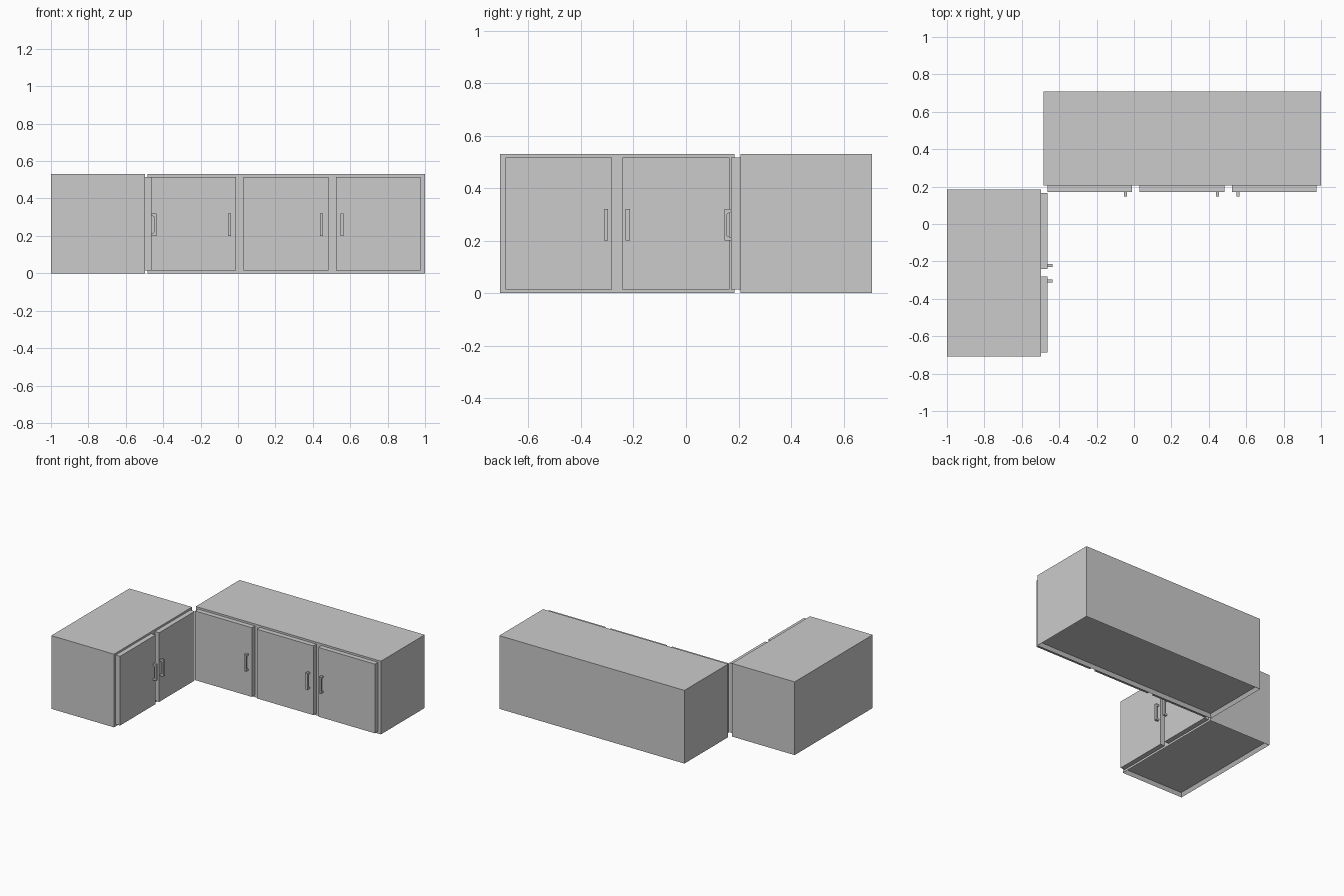
import bpy, bmesh
from mathutils import Matrix, Vector
from math import radians

if "Cube" in bpy.data.objects:
    bpy.data.objects.remove(bpy.data.objects["Cube"])

H = 0.53          # cabinet height
DOOR_T = 0.035    # door thickness


def finish(name, bm, matrix):
    bmesh.ops.recalc_face_normals(bm, faces=bm.faces)
    bm.transform(matrix)
    me = bpy.data.meshes.new(name)
    bm.to_mesh(me)
    bm.free()
    ob = bpy.data.objects.new(name, me)
    bpy.context.collection.objects.link(ob)
    return ob


def box(bm, lo, hi):
    lo, hi = Vector(lo), Vector(hi)
    m = Matrix.Translation((lo + hi) / 2) @ Matrix.Diagonal((*(hi - lo), 1))
    bmesh.ops.create_cube(bm, size=1, matrix=m)


def carcass(name, width, depth, matrix):
    # closed box with a shallow recessed underside
    bm = bmesh.new()
    box(bm, (0, 0, 0), (width, depth, H))
    bm.normal_update()
    bottom = [f for f in bm.faces if f.normal.z < -0.9]
    bmesh.ops.inset_region(bm, faces=bottom, thickness=0.02)
    for v in bottom[0].verts:
        v.co.z = 0.025
    finish(name, bm, matrix)


def door(name, x0, x1, matrix):
    bm = bmesh.new()
    box(bm, (x0, -DOOR_T, 0.015), (x1, 0, 0.516))
    finish(name, bm, matrix)


def handle(name, x, matrix):
    # bracket profile (distance from door, height), extruded sideways
    prof = [(0, .2), (.026, .2), (.026, .32), (0, .32),
            (0, .309), (.015, .302), (.015, .218), (0, .211)]
    bm = bmesh.new()
    face = bm.faces.new([bm.verts.new((x - .008, -DOOR_T - d, z)) for d, z in prof])
    ext = bmesh.ops.extrude_face_region(bm, geom=[face])
    bmesh.ops.translate(bm, vec=(.016, 0, 0),
                        verts=[g for g in ext["geom"] if isinstance(g, bmesh.types.BMVert)])
    finish(name, bm, matrix)


def cabinet(name, width, depth, doors, handles, matrix):
    carcass(name + "_cabinet", width, depth, matrix)
    for i, (x0, x1) in enumerate(doors):
        door(f"{name}_door_{i + 1}", x0, x1, matrix)
    for i, x in enumerate(handles):
        handle(f"{name}_handle_{i + 1}", x, matrix)


# back run: three doors facing the front
cabinet("back", 1.483, 0.501,
        [(.02 + i * .493, .473 + i * .493) for i in range(3)],
        [.437, .930, 1.038],
        Matrix.Translation((-.483, .207, 0)))

# left run: two doors facing right (local x runs along world y)
cabinet("left", 0.893, 0.502,
        [(.02, .427), (.467, .874)],
        [.403, .486],
        Matrix.Translation((-.498, -.708, 0)) @ Matrix.Rotation(radians(90), 4, 'Z'))
